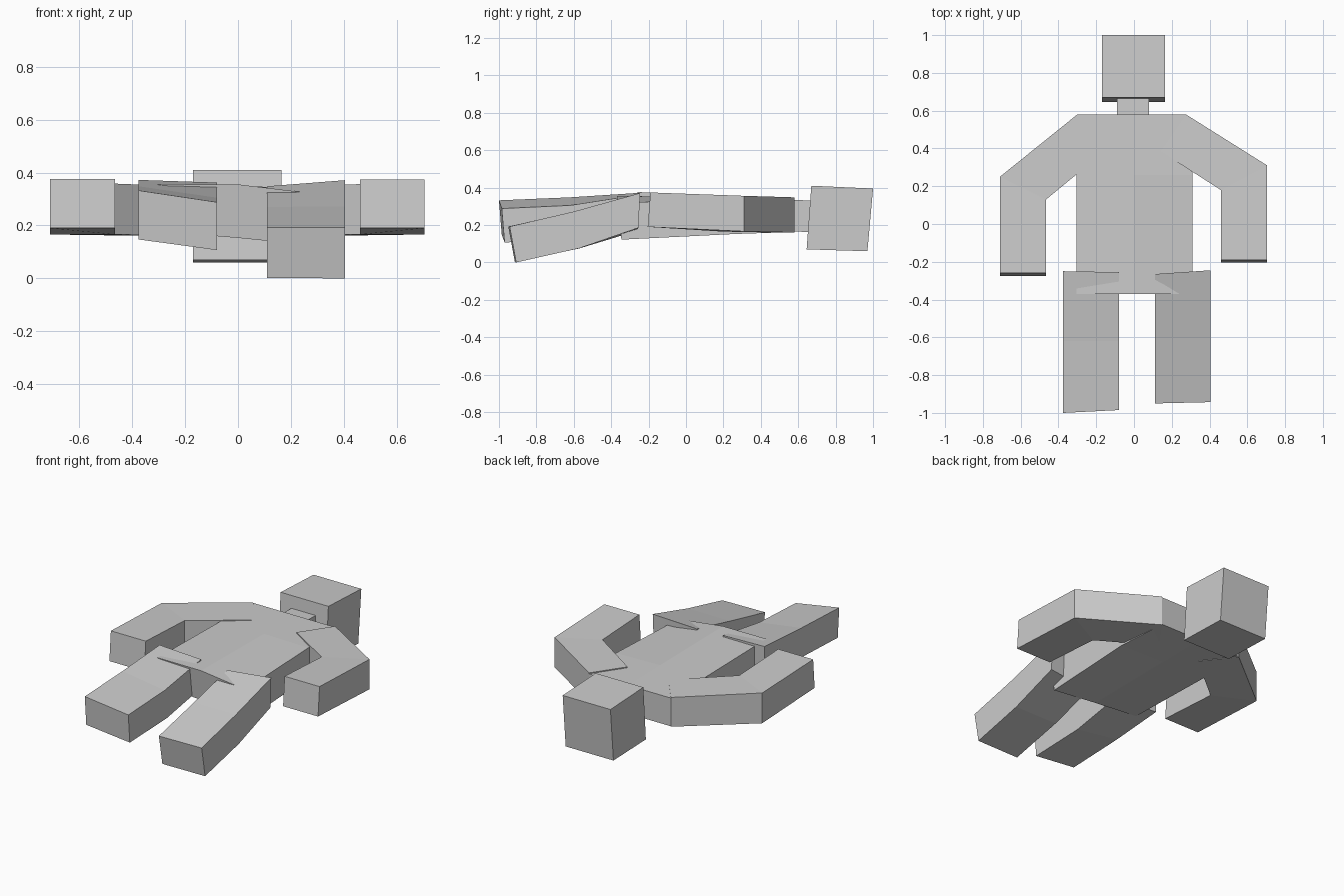
import bpy
import bmesh

cube = bpy.data.objects.get("Cube")
if cube:
    bpy.data.objects.remove(cube, do_unlink=True)

grey = bpy.data.materials.new("plain grey")
grey.use_nodes = True
grey.diffuse_color = (0.6, 0.6, 0.6, 1)
grey.node_tree.nodes["Principled BSDF"].inputs["Base Color"].default_value = grey.diffuse_color


def loft(name, rings):
    """Skin a row of equal-sized rings and cap both ends."""
    bm = bmesh.new()
    loops = [[bm.verts.new(p) for p in ring] for ring in rings]
    n = len(loops[0])
    for a, b in zip(loops, loops[1:]):
        for i in range(n):
            j = (i + 1) % n
            bm.faces.new((a[i], a[j], b[j], b[i]))
    bm.faces.new(loops[0])
    bm.faces.new(loops[-1])
    bmesh.ops.recalc_face_normals(bm, faces=bm.faces)
    mesh = bpy.data.meshes.new(name)
    bm.to_mesh(mesh)
    bm.free()
    mesh.materials.append(grey)
    obj = bpy.data.objects.new(name, mesh)
    bpy.context.scene.collection.objects.link(obj)
    return obj


def slab(name, x0, x1, profile):
    """Box whose side profile (y, z) is stretched between two x values."""
    return loft(name, [[(x, y, z) for y, z in profile] for x in (x0, x1)])


def torso_ring(left, right, y_top, y_low, tops, lows):
    xs = (left, 0, right)
    upper = [(x, y_top, z) for x, z in zip(xs, tops)]
    lower = [(x, y_low, z) for x, z in zip(xs, lows)]
    return upper + lower[::-1]


def arm(name, sections):
    """Each section: outer xy, inner xy, top z, bottom z, forward shift of the bottom."""
    rings = []
    for (ox, oy), (ix, iy), top, low, shift in sections:
        rings.append([(ox, oy, top), (ix, iy, top),
                      (ix, iy - shift, low), (ox, oy - shift, low)])
    return loft(name, rings)


def leg(name, x0, x1, sections):
    """Each section: (y, z) of the four corners, top pair then bottom pair."""
    return loft(name, [[(x, y, z) for x, (y, z) in zip((x0, x1, x1, x0), s)]
                       for s in sections])


# Head and neck
slab("head", -0.17, 0.165, [(0.67, 0.41), (1.0, 0.395), (0.97, 0.06), (0.645, 0.07)])
slab("neck", -0.09, 0.08, [(0.5, 0.335), (0.75, 0.33), (0.75, 0.163), (0.5, 0.165)])

# Torso, slightly rolled at the hips
loft("torso", [
    torso_ring(-0.3, 0.275, 0.58, 0.58, (0.342, 0.342, 0.342), (0.163, 0.163, 0.163)),
    torso_ring(-0.305, 0.31, 0.26, 0.26, (0.346, 0.348, 0.342), (0.163, 0.158, 0.152)),
    torso_ring(-0.305, 0.31, -0.37, -0.345, (0.356, 0.355, 0.318), (0.178, 0.153, 0.122)),
])

# Arms: shoulder, elbow, hand
arm("right_arm", [
    ((-0.3, 0.58), (-0.15, 0.39), 0.346, 0.16, 0),
    ((-0.71, 0.25), (-0.465, 0.13), 0.358, 0.166, 0),
    ((-0.71, -0.26), (-0.465, -0.26), 0.376, 0.19, 0.015),
])
arm("left_arm", [
    ((0.275, 0.58), (0.14, 0.385), 0.348, 0.16, 0),
    ((0.705, 0.31), (0.46, 0.18), 0.356, 0.166, 0),
    ((0.705, -0.19), (0.46, -0.19), 0.374, 0.19, 0.015),
])

# Legs: hip, knee, foot
leg("right_leg", -0.375, -0.08, [
    [(-0.25, 0.372), (-0.255, 0.362), (-0.26, 0.18), (-0.25, 0.19)],
    [(-0.62, 0.348), (-0.62, 0.305), (-0.6, 0.12), (-0.6, 0.162)],
    [(-1.0, 0.332), (-0.985, 0.288), (-0.97, 0.107), (-0.985, 0.147)],
])
leg("left_leg", 0.11, 0.405, [
    [(-0.265, 0.348), (-0.245, 0.371), (-0.255, 0.185), (-0.275, 0.165)],
    [(-0.6, 0.27), (-0.6, 0.272), (-0.57, 0.076), (-0.57, 0.075)],
    [(-0.95, 0.192), (-0.943, 0.192), (-0.908, 0.0), (-0.915, 0.002)],
])
